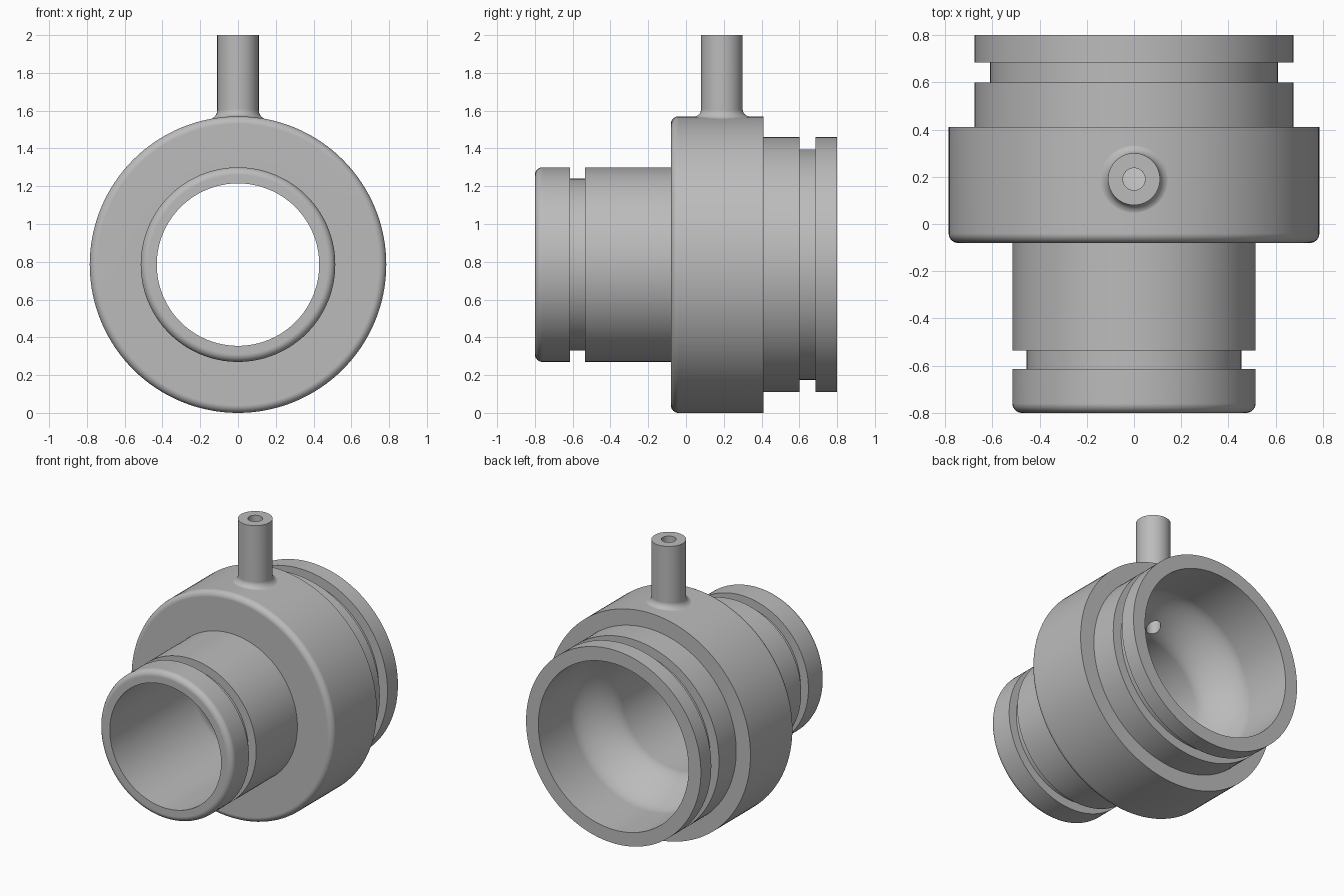
import bpy
import bmesh
from math import sin, cos, pi, sqrt
from mathutils import Vector

cube = bpy.data.objects.get("Cube")
if cube:
    bpy.data.objects.remove(cube, do_unlink=True)

AXIS_Z = 0.785      # height of the main bore axis
FLANGE_R = 0.785
STEM_Y = 0.19
STEM_R = 0.11
HOLE_R = 0.047
FILLET = 0.04

grey = bpy.data.materials.new("plain grey")
grey.use_nodes = True
colour = (0.5, 0.5, 0.5, 1)
grey.diffuse_color = colour
grey.node_tree.nodes["Principled BSDF"].inputs["Base Color"].default_value = colour


def add_object(name, bm):
    bmesh.ops.recalc_face_normals(bm, faces=bm.faces)
    mesh = bpy.data.meshes.new(name)
    bm.to_mesh(mesh)
    bm.free()
    mesh.materials.append(grey)
    obj = bpy.data.objects.new(name, mesh)
    bpy.context.collection.objects.link(obj)
    return obj


def lathe(name, rows, sides, place):
    """Spin a closed profile; place(row, angle) gives each point."""
    bm = bmesh.new()
    rings = [[bm.verts.new(place(row, 2 * pi * i / sides)) for i in range(sides)]
             for row in rows]
    for a, b in zip(rings, rings[1:] + rings[:1]):
        for i in range(sides):
            j = (i + 1) % sides
            bm.faces.new((a[i], a[j], b[j], b[i]))
    return add_object(name, bm)


def select(obj):
    bpy.ops.object.select_all(action="DESELECT")
    obj.select_set(True)
    bpy.context.view_layer.objects.active = obj


def smooth(obj):
    select(obj)
    bpy.ops.object.shade_smooth_by_angle(angle=pi / 6)
    mod = obj.modifiers.new("even normals", "WEIGHTED_NORMAL")
    mod.keep_sharp = True


def round_edge(radius, y, steps=8):
    """Quarter round from a front face at y out to the given radius."""
    return [(radius - FILLET + FILLET * sin(a), y + FILLET - FILLET * cos(a))
            for a in (pi / 2 * i / steps for i in range(steps + 1))]


# Body profile: (radius, y), outside from front to back, then the bore
outside = round_edge(0.515, -0.8)
outside += [(0.515, -0.615), (0.455, -0.615), (0.455, -0.535), (0.515, -0.535),
            (0.515, -0.08)]
outside += round_edge(FLANGE_R, -0.08)
outside += [(FLANGE_R, 0.41), (0.675, 0.41), (0.675, 0.6), (0.61, 0.6),
            (0.61, 0.685), (0.675, 0.685), (0.675, 0.8)]

# Wide rear bore blending into the narrow front bore
WIDE, NARROW, START, END = 0.58, 0.43, 0.45, 0.1
bore = [(WIDE, 0.8)]
for i in range(17):
    t = i / 16
    s = t * t * (3 - 2 * t)
    bore.append((WIDE + (NARROW - WIDE) * s, START + (END - START) * t))
bore.append((NARROW, -0.8))

body = lathe("body", outside + bore, 128,
             lambda p, a: Vector((p[0] * cos(a), p[1], AXIS_Z + p[0] * sin(a))))

# Drill the port through the top wall
bm = bmesh.new()
bmesh.ops.create_cone(bm, cap_ends=True, segments=32, radius1=HOLE_R,
                      radius2=HOLE_R, depth=0.8)
bmesh.ops.translate(bm, verts=bm.verts, vec=(0, STEM_Y, 1.4))
drill = add_object("port_drill", bm)
drill.hide_render = True
cut = body.modifiers.new("port", "BOOLEAN")
cut.operation = "DIFFERENCE"
cut.solver = "EXACT"
cut.object = drill
select(body)
bpy.ops.object.modifier_apply(modifier=cut.name)
bpy.data.objects.remove(drill, do_unlink=True)
smooth(body)


# Port stem: hollow tube whose flared foot follows the flange surface
def stem_point(row, angle):
    radius, height, on_flange = row
    x, y = radius * cos(angle), radius * sin(angle)
    base = AXIS_Z + sqrt(FLANGE_R ** 2 - x * x) if on_flange else 0
    return Vector((x, STEM_Y + y, base + height))


foot = [(STEM_R + FILLET * (1 - sin(a)), FILLET * (1 - cos(a)) - 0.001, True)
        for a in (pi / 2 * i / 8 for i in range(9))]
tube = foot + [(STEM_R, 2, False), (HOLE_R, 2, False), (HOLE_R, -0.002, True)]
smooth(lathe("port_stem", tube, 64, stem_point))
